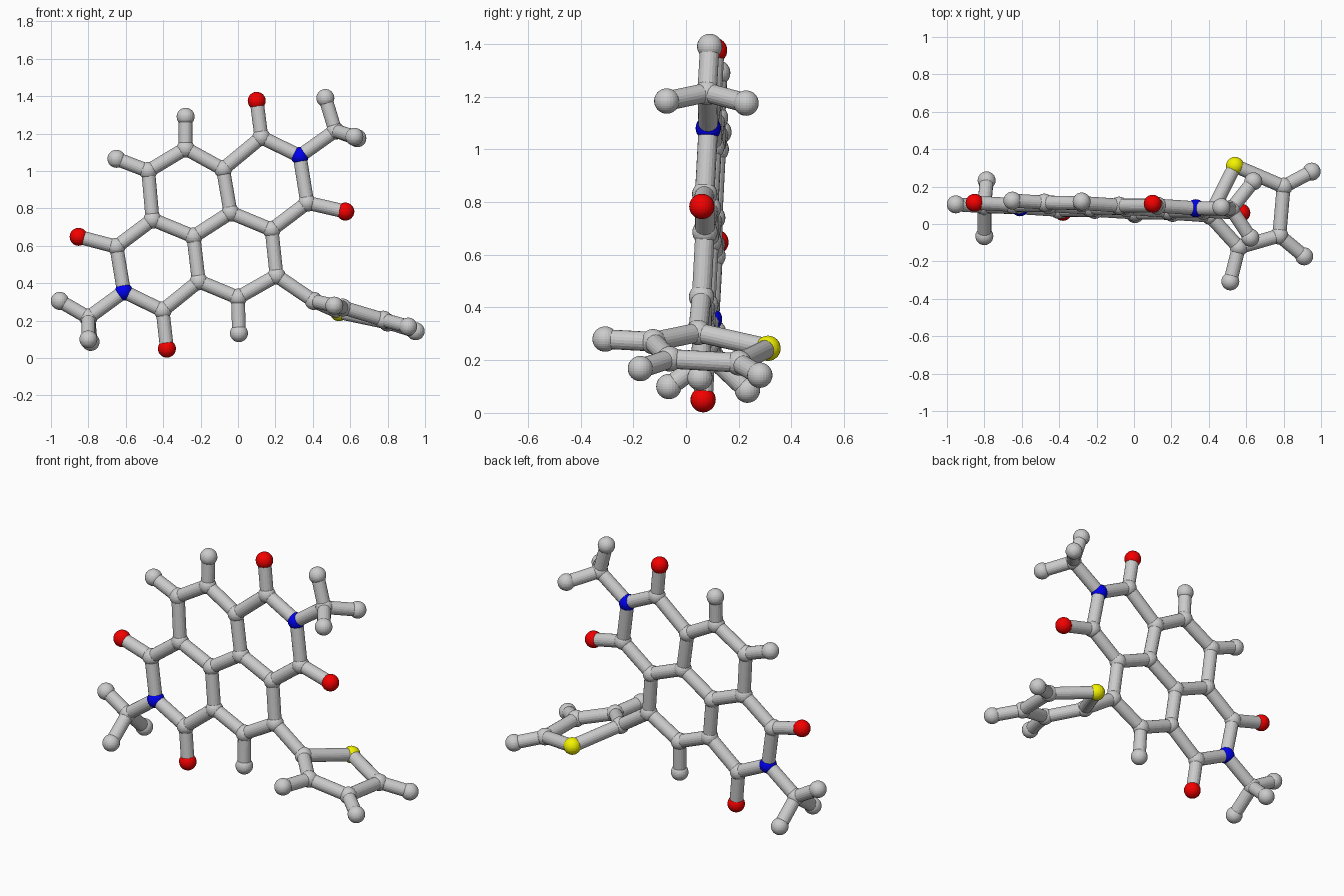
import bpy, bmesh
from mathutils import Vector, Matrix

if "Cube" in bpy.data.objects:
    bpy.data.objects.remove(bpy.data.objects["Cube"])

BALL, STICK = 0.048, 0.037


def flat(x, z):
    # point on the slightly tilted plane of the fused rings
    return Vector((x, 0.0466 - 0.042 * x + 0.048 * z, z))


# flat core: rings, carbonyl oxygens and edge hydrogens
core = {
    "O1": (.10, 1.375), "C1": (.125, 1.18), "C2": (-.08, 1.01), "C3": (-.28, 1.12),
    "H3": (-.28, 1.29), "C4": (-.48, 1.0), "H4": (-.65, 1.065), "C5": (-.457, .74),
    "C6": (-.238, .65), "C7": (-.04, .777), "C8": (.18, .686), "C9": (.37, .83),
    "O2": (.574, .783), "N1": (.33, 1.08), "C10": (.206, .44), "C11": (.0, .323),
    "H11": (.005, .133), "C12": (-.21, .41), "C13": (-.403, .254), "O3": (-.38, .05),
    "N2": (-.61, .355), "C14": (-.65, .595), "O4": (-.852, .648),
}
atoms = {k: flat(*v) for k, v in core.items()}

# methyl groups and the five-membered side ring
extra = {
    "CM1": (.52, .08, 1.215), "HA1": (.467, .09, 1.39),
    "HA2": (.638, .228, 1.175), "HA3": (.622, -.073, 1.183),
    "CM2": (-.80, .095, .216), "HB1": (-.953, .105, .305),
    "HB2": (-.788, .233, .086), "HB3": (-.80, -.065, .10),
    "CT1": (.405, .045, .305), "S": (.54, .311, .245), "CT2": (.56, -.125, .27),
    "CT3": (.777, -.062, .205), "CT4": (.80, .20, .19),
    "HT2": (.515, -.307, .28), "HT3": (.91, -.173, .168), "HT4": (.95, .28, .143),
}
atoms.update({k: Vector(v) for k, v in extra.items()})

# chains of bonded atoms
core_chains = [
    "C1 C2 C3 C4 C5 C6 C7 C2", "C7 C8 C9 N1 C1 O1", "C9 O2", "C3 H3", "C4 H4",
    "C8 C10 C11 C12 C6", "C11 H11", "C12 C13 N2 C14 C5", "C13 O3", "C14 O4",
]
methyl_chains = ["N1 CM1 HA1", "HA2 CM1 HA3", "N2 CM2 HB1", "HB2 CM2 HB3"]
side_chains = ["C10 CT1 CT2 CT3 CT4 S CT1", "CT2 HT2", "CT3 HT3", "CT4 HT4"]


def finish(name, bm, color=None):
    me = bpy.data.meshes.new(name)
    bm.to_mesh(me)
    bm.free()
    ob = bpy.data.objects.new(name, me)
    bpy.context.collection.objects.link(ob)
    if color:
        mat = bpy.data.materials.new(name + "_colour")
        mat.diffuse_color = color
        mat.use_nodes = True
        mat.node_tree.nodes["Principled BSDF"].inputs["Base Color"].default_value = mat.diffuse_color
        me.materials.append(mat)


def balls(name, prefix, color=None):
    bm = bmesh.new()
    for key, p in atoms.items():
        if key[0] == prefix:
            bmesh.ops.create_uvsphere(bm, u_segments=24, v_segments=16, radius=BALL,
                                      matrix=Matrix.Translation(p))
    finish(name, bm, color)


def sticks(name, chains):
    bm = bmesh.new()
    for chain in chains:
        keys = chain.split()
        for a, b in zip(keys, keys[1:]):
            p, q = atoms[a], atoms[b]
            rot = (q - p).to_track_quat("Z", "Y").to_matrix().to_4x4()
            bmesh.ops.create_cone(bm, cap_ends=True, segments=20, radius1=STICK,
                                  radius2=STICK, depth=(q - p).length,
                                  matrix=Matrix.Translation((p + q) / 2) @ rot)
    finish(name, bm)


# atoms
balls("carbon_atoms", "C")
balls("hydrogen_atoms", "H")
balls("oxygen_atoms", "O", (0.9, 0.0, 0.0, 1))
balls("nitrogen_atoms", "N", (0.0, 0.0, 0.9, 1))
balls("sulfur_atom", "S", (0.9, 0.9, 0.0, 1))

# bonds
sticks("core_bonds", core_chains)
sticks("methyl_bonds", methyl_chains)
sticks("side_ring_bonds", side_chains)
